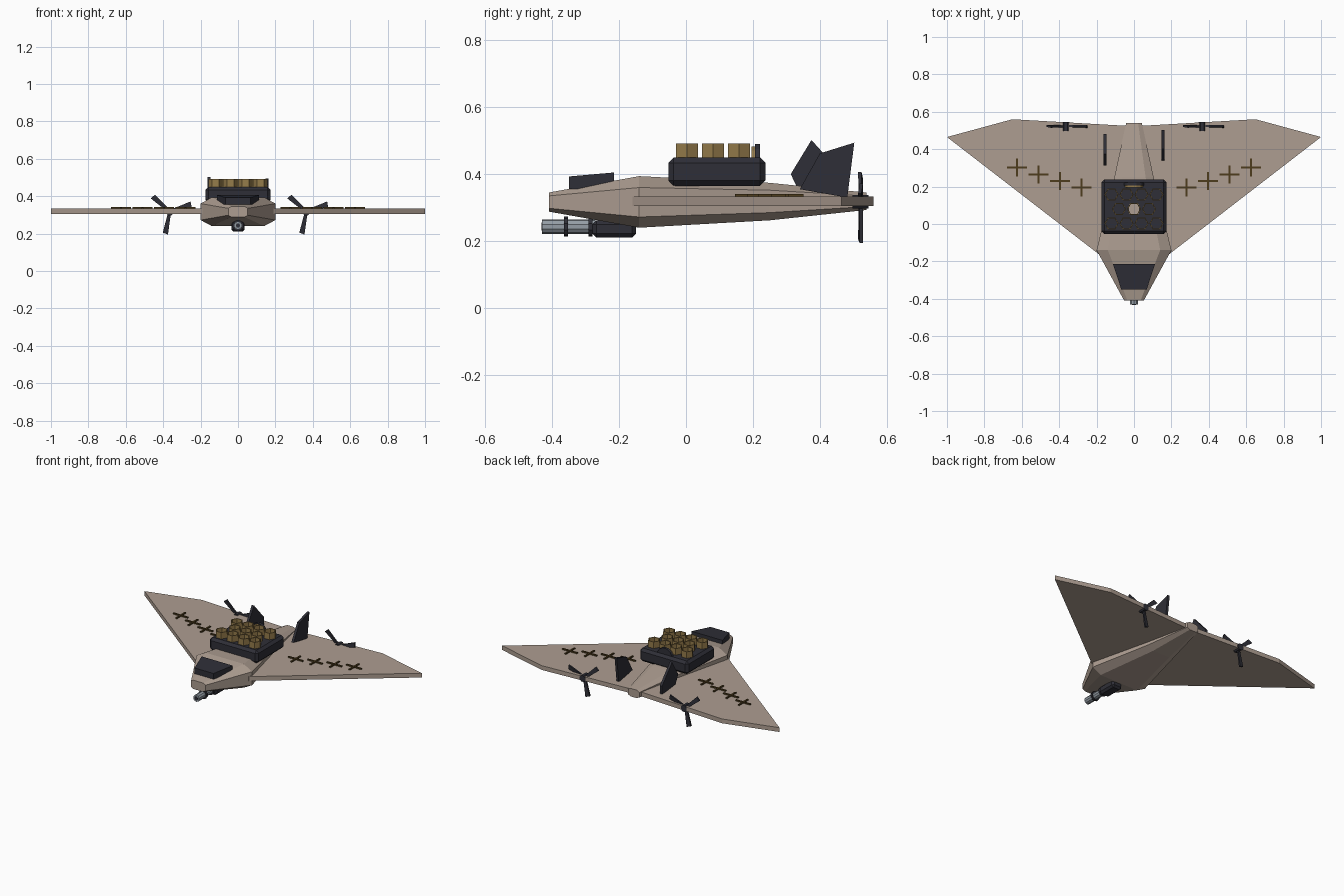
import bpy, bmesh, math
from mathutils import Matrix, Vector

if "Cube" in bpy.data.objects:
    bpy.data.objects.remove(bpy.data.objects["Cube"])


def material(name, color):
    m = bpy.data.materials.new(name)
    m.diffuse_color = (*color, 1)
    m.use_nodes = True
    m.node_tree.nodes["Principled BSDF"].inputs["Base Color"].default_value = m.diffuse_color
    return m


TAN = material("sand tan", (0.42, 0.34, 0.285))
DARK = material("charcoal", (0.028, 0.028, 0.038))
GOLD = material("brass gold", (0.30, 0.20, 0.07))
BROWN = material("dark bronze", (0.075, 0.045, 0.012))
STEEL = material("steel grey", (0.30, 0.34, 0.38))


def finish(name, bm, mat, bevel=0):
    bmesh.ops.recalc_face_normals(bm, faces=bm.faces)
    me = bpy.data.meshes.new(name)
    bm.to_mesh(me)
    bm.free()
    me.materials.append(mat)
    ob = bpy.data.objects.new(name, me)
    bpy.context.collection.objects.link(ob)
    if bevel:
        mod = ob.modifiers.new("bevel", 'BEVEL')
        mod.width = bevel
        mod.segments = 1
    return ob


def loft(name, rings, mat, bevel=0):
    """Join equal-length rings of points and cap both ends."""
    bm = bmesh.new()
    vs = [[bm.verts.new(p) for p in r] for r in rings]
    n = len(rings[0])
    for a, b in zip(vs, vs[1:]):
        for i in range(n):
            j = (i + 1) % n
            bm.faces.new((a[i], a[j], b[j], b[i]))
    bm.faces.new(vs[0])
    bm.faces.new(vs[-1])
    return finish(name, bm, mat, bevel)


def box(name, x0, x1, y0, y1, z0, z1, mat, bevel=0):
    ring = [(x0, y0), (x1, y0), (x1, y1), (x0, y1)]
    return loft(name, [[(x, y, z) for x, y in ring] for z in (z0, z1)], mat, bevel)


def rod(name, x, z, y0, y1, r, mat, sides=10):
    """Cylinder lying along y."""
    angles = [2 * math.pi * (i + 0.5) / sides for i in range(sides)]
    return loft(name, [[(x + r * math.cos(a), y, z + r * math.sin(a)) for a in angles]
                       for y in (y0, y1)], mat)


# Faceted fuselage: y, outer width, flat width, bottom, lower edge, upper edge, top
def section(y, w, f, z0, z1, z2, z3):
    half = [(f, z0), (w, z1), (w, z2), (f, z3)]
    return [(x, y, z) for x, z in half] + [(-x, y, z) for x, z in reversed(half)]


loft("fuselage", [
    section(-0.41, 0.052, 0.035, 0.288, 0.298, 0.335, 0.345),
    section(-0.14, 0.20, 0.14, 0.24, 0.272, 0.36, 0.394),
    section(0.25, 0.105, 0.062, 0.262, 0.285, 0.352, 0.374),
    section(0.54, 0.042, 0.022, 0.293, 0.303, 0.335, 0.345)], TAN)

# Thin delta wing, one slab across both sides
half_plan = [(0.19, -0.16), (1.0, 0.465), (0.65, 0.56), (0.04, 0.525)]
plan = half_plan + [(-x, y) for x, y in reversed(half_plan)]
loft("delta_wing", [[(x, y, z) for x, y in plan] for z in (0.305, 0.333)], TAN)

# Cross markers on the wing
for s in (-1, 1):
    for x, y in [(0.625, 0.303), (0.51, 0.265), (0.395, 0.23), (0.28, 0.195)]:
        x *= s
        box("wing_marker_across", x - 0.053, x + 0.053, y - 0.005, y + 0.005,
            0.333, 0.341, BROWN)
        box("wing_marker_along", x - 0.005, x + 0.005, y - 0.048, y + 0.048,
            0.333, 0.3405, BROWN)

# Dark cockpit block
loft("canopy", [
    [(-0.068, -0.35, 0.355), (0.068, -0.35, 0.355), (0.068, -0.35, 0.393), (-0.068, -0.35, 0.393)],
    [(-0.112, -0.215, 0.36), (0.112, -0.215, 0.36), (0.112, -0.215, 0.405), (-0.112, -0.215, 0.405)],
], DARK)

# Launcher box with a cluster of open hexagonal tubes
box("launcher_box", -0.175, 0.175, -0.053, 0.237, 0.365, 0.45, DARK, 0.016)


def hex_tube(x, y):
    def ring(r, z):
        return [(x + r * math.cos(i * math.pi / 3), y + r * math.sin(i * math.pi / 3), z)
                for i in range(6)]
    bm = bmesh.new()
    rings = [[bm.verts.new(p) for p in ring(r, z)]
             for r, z in [(0.038, 0.445), (0.038, 0.492), (0.032, 0.492), (0.032, 0.445)]]
    for k in range(4):
        a, b = rings[k], rings[(k + 1) % 4]
        for i in range(6):
            j = (i + 1) % 6
            bm.faces.new((a[i], a[j], b[j], b[i]))
    finish("launch_tube", bm, GOLD)


for y, xs in [(0.003, (-0.12, -0.04, 0.04, 0.12)), (0.08, (-0.08, 0, 0.08)),
              (0.158, (-0.12, -0.04, 0.04, 0.12))]:
    for x in xs:
        hex_tube(x, y)
box("centre_plate", -0.026, 0.026, 0.053, 0.107, 0.448, 0.454, TAN)

# Round plate behind the tubes with a brass face
rod("rear_disc", 0, 0.437, 0.206, 0.221, 0.055, DARK, 12)
rod("rear_disc_face", 0, 0.435, 0.196, 0.206, 0.05, GOLD, 12)

# Tail fins, one swept back and one tipped forward
for name, x, prof in [
    ("right_fin", 0.155, [(0.34, 0.355), (0.40, 0.462), (0.503, 0.494), (0.482, 0.33)]),
    ("left_fin", -0.155, [(0.34, 0.345), (0.313, 0.40), (0.375, 0.502), (0.48, 0.385), (0.48, 0.33)]),
]:
    loft(name, [[(x + d, y, z) for y, z in prof] for d in (-0.008, 0.008)], DARK)

# Pusher propellers with three blades
for s, side in ((-1, "left"), (1, "right")):
    hub = Vector((0.365 * s, 0.522, 0.318))
    rod(side + "_hub", hub.x, hub.z, 0.498, 0.545, 0.022, DARK, 8)
    for deg in (20, 140, 260):
        outline = [(0.01, -0.008), (0.118, -0.017), (0.123, 0.012), (0.01, 0.008)]
        turn = Matrix.Rotation(-math.radians(deg), 3, 'Y')
        loft(side + "_blade", [[hub + turn @ Vector((u, d + 0.15 * v, v)) for u, v in outline]
                               for d in (-0.005, 0.005)], DARK)

# Belly gun
box("gun_mount", -0.036, 0.036, -0.28, -0.15, 0.21, 0.262, DARK, 0.012)
rod("gun_barrel", 0, 0.243, -0.43, -0.27, 0.022, STEEL)
for y in (-0.358, -0.286):
    rod("barrel_ring", 0, 0.243, y - 0.006, y + 0.006, 0.03, DARK)
rod("barrel_bore", 0, 0.243, -0.432, -0.428, 0.012, DARK)
